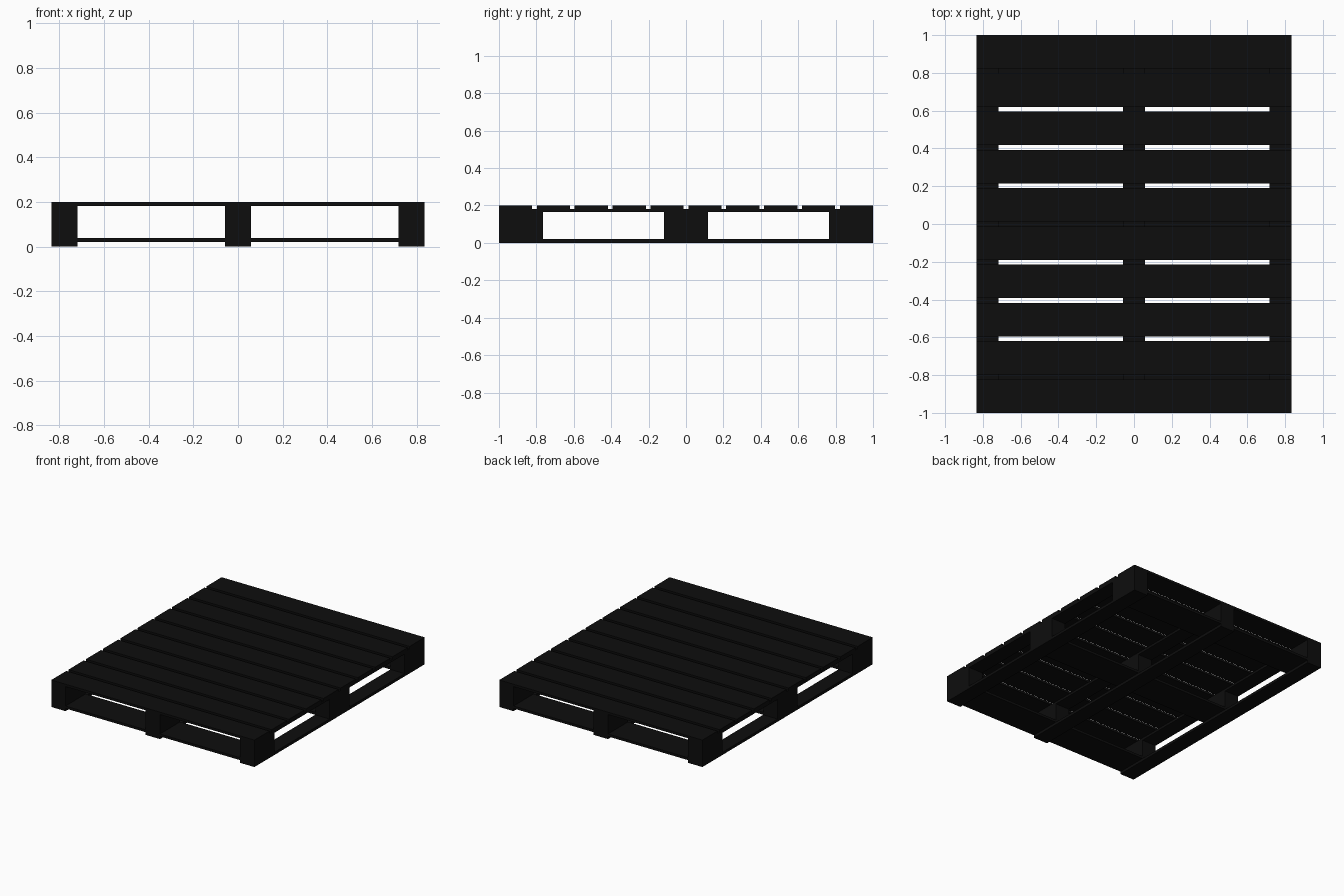
import bpy

if "Cube" in bpy.data.objects:
    bpy.data.objects.remove(bpy.data.objects["Cube"])

HX, HY, H = 0.835, 1.0, 0.2      # half width, half length, height
T = 0.0175                       # board thickness
BW, BL = 0.117, 0.235            # block width and length

wood = bpy.data.materials.new("dark_wood")
wood.diffuse_color = (0.004, 0.004, 0.004, 1)
wood.use_nodes = True
wood.node_tree.nodes["Principled BSDF"].inputs["Base Color"].default_value = wood.diffuse_color


def box(name, x, y, z0, z1, sx, sy):
    bpy.ops.mesh.primitive_cube_add(size=1, location=(x, y, (z0 + z1) / 2))
    ob = bpy.context.object
    ob.name = name
    ob.scale = (sx, sy, z1 - z0)
    bpy.ops.object.transform_apply(location=False, rotation=False, scale=True)
    ob.data.materials.append(wood)
    return ob


xs = [-HX + BW / 2, 0, HX - BW / 2]
ys = [-HY + BL / 2, 0, HY - BL / 2]

# ten deck boards across the top
gap, n = 0.025, 10
w = (2 * HY - gap * (n - 1)) / n
for i in range(n):
    box("deck_board", 0, -HY + w / 2 + i * (w + gap), H - T, H, 2 * HX, w)

# lengthwise boards: under the deck, and as skids on the ground
for x in xs:
    box("stringer_board", x, 0, H - 2 * T, H - T, BW, 2 * HY)
    box("skid_board", x, 0, 0, 0.02, BW, 2 * HY)

# cross boards over the skids
for y in ys:
    box("cross_board", 0, y, 0.02, 0.038, 2 * HX, BL)

# nine spacer blocks
for x in xs:
    for y in ys:
        box("spacer_block", x, y, 0.038, H - 2 * T, BW, BL)
